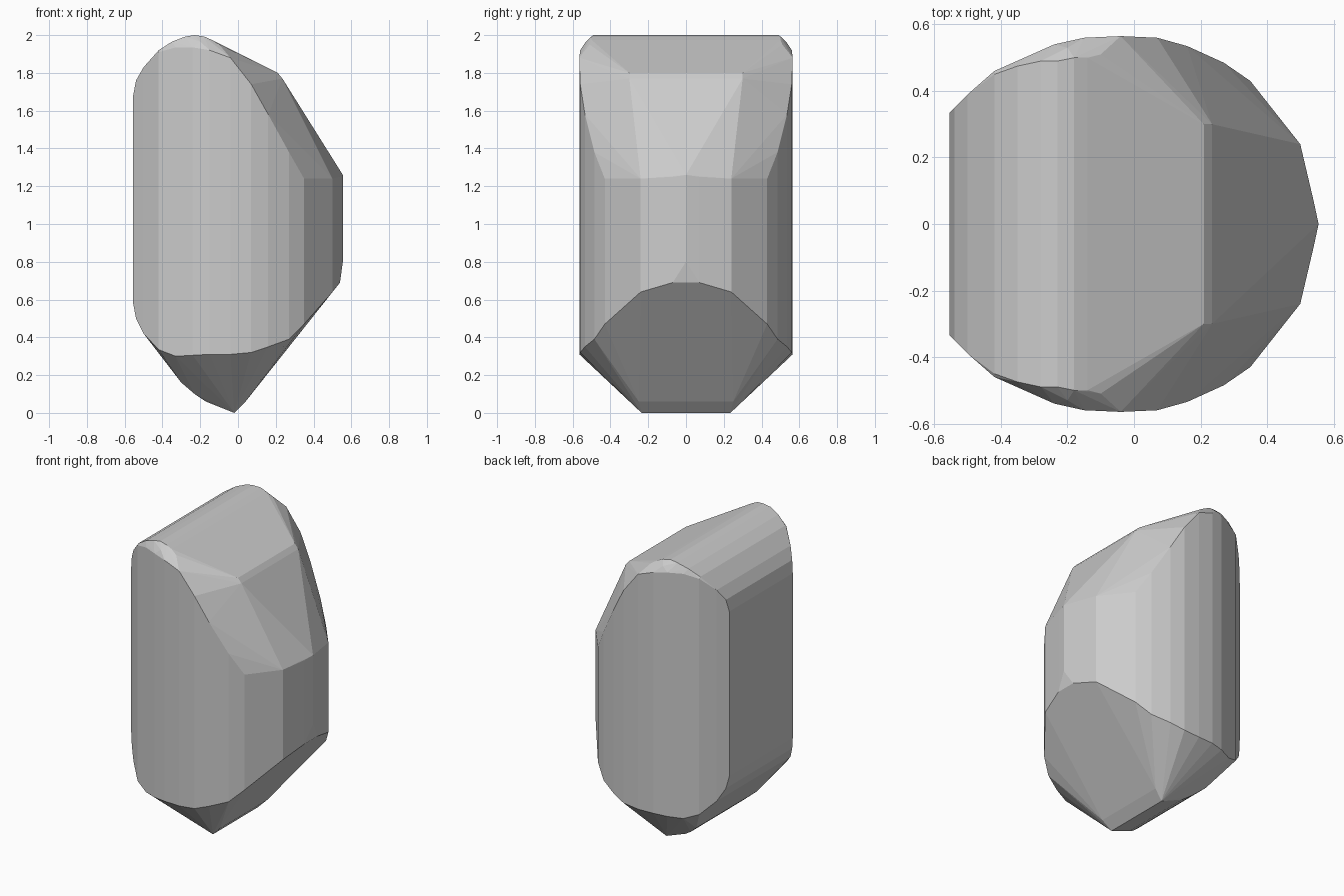
import bpy, bmesh

# Wall outline seen from above: x, half width, bottom z, top z
WALL = [(-0.555, 0.335, 0.58, 1.68), (-0.54, 0.35, 0.50, 1.76),
        (-0.50, 0.39, 0.42, 1.83), (-0.42, 0.46, 0.335, 1.91),
        (-0.33, 0.50, 0.30, 1.935), (-0.24, 0.54, 0.305, 1.935),
        (-0.15, 0.56, 0.31, 1.92), (-0.04, 0.565, 0.31, 1.88),
        (0.07, 0.56, 0.32, 1.74), (0.16, 0.535, 0.35, 1.58),
        (0.27, 0.485, 0.39, 1.38), (0.35, 0.43, 0.47, 1.24),
        (0.50, 0.24, 0.64, 1.24), (0.54, 0.07, 0.69, 1.25),
        (0.555, 0.0, 0.80, 1.26)]

# Ridges across the crown and the pointed foot: x, half width, z
RIDGES = [(-0.42, 0.45, 1.92), (-0.35, 0.475, 1.965), (-0.28, 0.49, 1.992),
          (-0.23, 0.49, 2.0), (-0.18, 0.50, 1.993), (-0.14, 0.50, 1.975),
          (-0.20, 0.53, 1.965), (-0.10, 0.51, 1.95),
          (0.21, 0.30, 1.80), (0.235, 0.30, 1.77),
          (0.04, 0.25, 0.06), (-0.02, 0.235, 0.0),
          (-0.17, 0.25, 0.06), (-0.23, 0.28, 0.10), (-0.30, 0.32, 0.16)]

# Faceted gemstone: one convex skin over the mirrored edge points
bm = bmesh.new()
for side in (-1, 1):
    for x, y, low, high in WALL:
        for z in (low, high):
            bm.verts.new((x, side * y, z))
    for x, y, z in RIDGES:
        bm.verts.new((x, side * y, z))
bmesh.ops.remove_doubles(bm, verts=bm.verts, dist=0.0005)
result = bmesh.ops.convex_hull(bm, input=bm.verts)
unused = [v for v in bm.verts if not v.link_faces]
bmesh.ops.delete(bm, geom=unused, context='VERTS')
bmesh.ops.recalc_face_normals(bm, faces=bm.faces)

mesh = bpy.data.meshes.new("faceted_stone")
bm.to_mesh(mesh)
bm.free()
stone = bpy.data.objects.new("faceted_stone", mesh)
bpy.context.collection.objects.link(stone)
